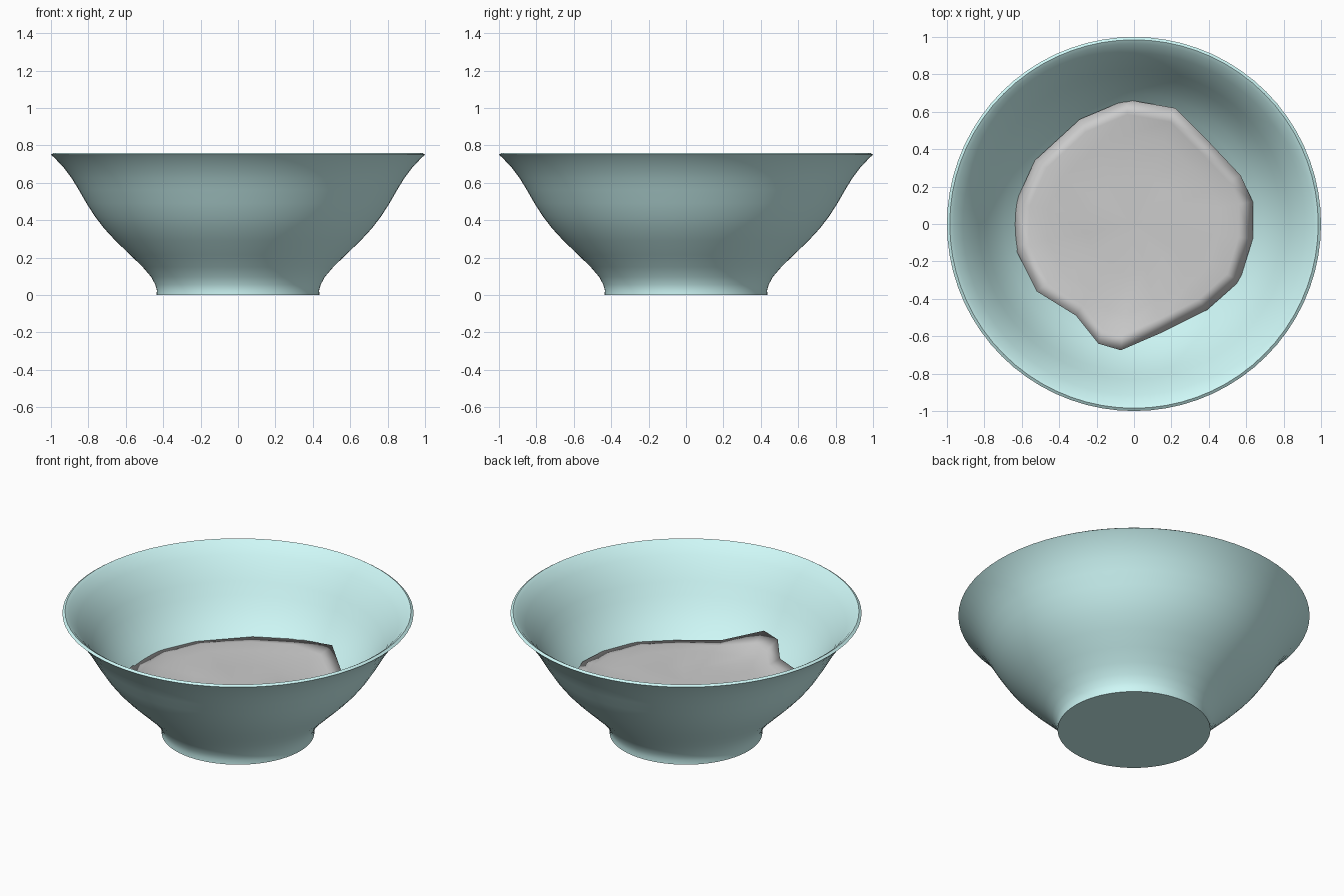
import bpy, bmesh, math, random
from mathutils import Vector

if "Cube" in bpy.data.objects:
    bpy.data.objects.remove(bpy.data.objects["Cube"])

random.seed(4)


def make_object(name, bm, angle):
    bmesh.ops.recalc_face_normals(bm, faces=bm.faces)
    mesh = bpy.data.meshes.new(name)
    bm.to_mesh(mesh)
    bm.free()
    obj = bpy.data.objects.new(name, mesh)
    bpy.context.collection.objects.link(obj)
    bpy.ops.object.select_all(action='DESELECT')
    obj.select_set(True)
    bpy.context.view_layer.objects.active = obj
    bpy.ops.object.shade_smooth_by_angle(angle=math.radians(angle))
    return obj


def skin(rings, bottom, top):
    """Bridge equal-sized rings of points, closing both ends with a fan."""
    bm = bmesh.new()
    loops = [[bm.verts.new(p) for p in ring] for ring in rings]
    n = len(loops[0])
    for a, b in zip(loops, loops[1:]):
        for i in range(n):
            j = (i + 1) % n
            bm.faces.new((a[i], a[j], b[j], b[i]))
    for loop, centre in ((loops[0], bottom), (loops[-1], top)):
        c = bm.verts.new(centre)
        for i in range(n):
            bm.faces.new((loop[i], loop[(i + 1) % n], c))
    return bm


# Bowl: outer wall up, rounded lip, inner wall down
profile = [(0.435, 0.0), (0.434, 0.025), (0.442, 0.055), (0.465, 0.097),
           (0.51, 0.15), (0.575, 0.213), (0.655, 0.29), (0.715, 0.355),
           (0.765, 0.42), (0.81, 0.49), (0.85, 0.56), (0.89, 0.625),
           (0.935, 0.685), (0.985, 0.737), (1.0, 0.75), (0.985, 0.76),
           (0.965, 0.748), (0.915, 0.69), (0.87, 0.63), (0.83, 0.565),
           (0.79, 0.495), (0.745, 0.427), (0.695, 0.363), (0.635, 0.3),
           (0.555, 0.225), (0.48, 0.155), (0.40, 0.10), (0.25, 0.065)]
SIDES = 72
rings = [[(r * math.cos(math.tau * i / SIDES), r * math.sin(math.tau * i / SIDES), z)
          for i in range(SIDES)] for r, z in profile]
bowl = make_object("bowl", skin(rings, (0, 0, 0), (0, 0, 0.06)), 50)
glaze = bpy.data.materials.new("pale_turquoise")
glaze.diffuse_color = (0.62, 0.94, 0.93, 1)
glaze.use_nodes = True
glaze.node_tree.nodes["Principled BSDF"].inputs["Base Color"].default_value = glaze.diffuse_color
bowl.data.materials.append(glaze)

# Food filling: irregular outline with a flat, slightly lumpy top
outline = [(0.635, -0.08, .31), (0.635, 0.12, .32), (0.57, 0.26, .345),
           (0.40, 0.44, .35), (0.22, 0.62, .37), (-0.04, 0.665, .32),
           (-0.29, 0.56, .31), (-0.53, 0.34, .30), (-0.635, 0.11, .30),
           (-0.64, -0.12, .30), (-0.52, -0.36, .39), (-0.31, -0.49, .36),
           (-0.19, -0.64, .39), (-0.07, -0.675, .40), (0.15, -0.58, .32),
           (0.39, -0.46, .30), (0.565, -0.305, .30)]


def food_ring(scale, z, follow, lump=0.0):
    return [Vector((x * scale, y * scale,
                    z + follow * (h - 0.3) + random.uniform(-lump, lump)))
            for x, y, h in outline]


layers = [food_ring(0.45, 0.13, 0), food_ring(0.78, 0.2, 0),
          food_ring(1.0, 0.30, 1), food_ring(0.88, 0.315, 0.3, 0.006),
          food_ring(0.72, 0.31, 0, 0.007), food_ring(0.4, 0.305, 0, 0.007)]
make_object("food_filling", skin(layers, (0, 0, 0.12), (0, 0, 0.305)), 180)
